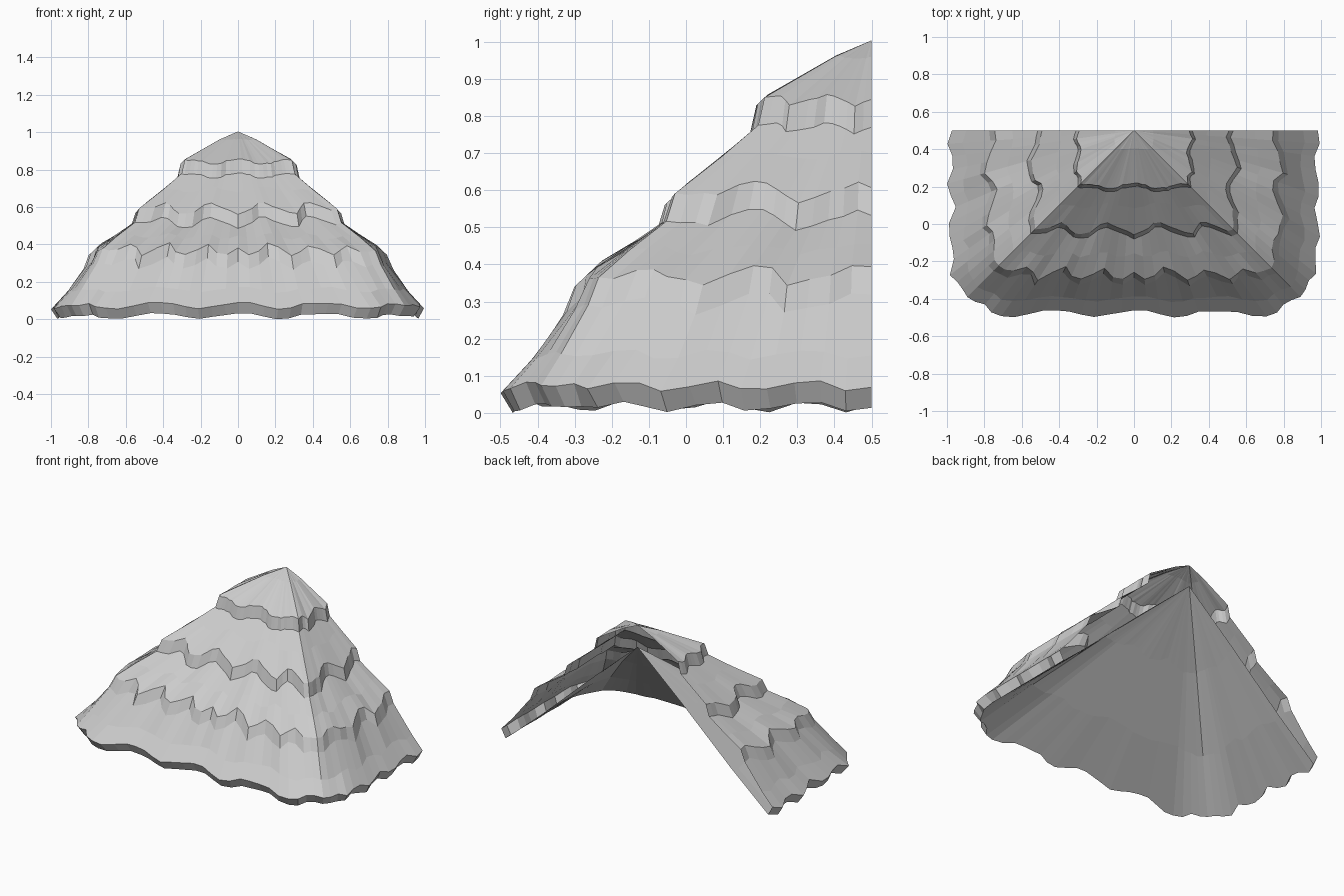
import bpy, bmesh, math, random

if "Cube" in bpy.data.objects:
    bpy.data.objects.remove(bpy.data.objects["Cube"], do_unlink=True)
random.seed(4)

# Thatch material
thatch = bpy.data.materials.new("grey thatch")
thatch.use_nodes = True
GREY = (0.6, 0.6, 0.6, 1)
thatch.diffuse_color = GREY
thatch.node_tree.nodes["Principled BSDF"].inputs["Base Color"].default_value = GREY

# Wave of each tier edge: front period and phase, side period and phase, hip value
WAVES = {
    1: (0.26, 3.14, 0.16, -1.57, -0.6),
    2: (0.27, 0.0, 0.32, -3.53, 0.2),
    3: (0.21, -2.1, 0.28, 2.0, 0.2),
    4: (0.45, 3.14, 0.24, -1.57, 0.0),
}
# Rings from ridge to eave: reach, height, tier, wave size, corner cut
RINGS = [
    (0.10, 0.975, 1, 0.004, 0.00),
    (0.295, 0.86, 1, 0.013, 0.00),
    (0.312, 0.785, 1, 0.013, 0.00),
    (0.40, 0.71, 2, 0.012, 0.00),
    (0.522, 0.61, 2, 0.026, -0.01),
    (0.545, 0.535, 2, 0.026, -0.01),
    (0.66, 0.46, 3, 0.014, 0.02),
    (0.765, 0.39, 3, 0.028, 0.05),
    (0.795, 0.315, 3, 0.028, 0.05),
    (0.90, 0.175, 4, 0.015, 0.07),
    (0.978, 0.09, 4, 0.018, 0.09),
    (0.948, 0.034, 4, 0.016, 0.09),
    (0.68, 0.265, 4, 0.012, 0.05),     # underside
    (0.35, 0.57, 2, 0.012, 0.02),
]
BACK = 0.5
STEPS = 14

# Unit U-shaped path: right side, front, left side
side = [i / STEPS for i in range(STEPS)]
front = [-1 + i / STEPS for i in range(2 * STEPS + 1)]
path = ([(-1, t) for t in side] + [(t, 1) for t in front]
        + [(1, t) for t in reversed(side)])


def ring_points(reach, height, tier, size, cut, jitter):
    """Scalloped ring sliding in and out along the roof slope."""
    front_len, front_phase, side_len, side_phase, hip = WAVES[tier]
    points = []
    for (ux, uy), noise in zip(path, jitter):
        if uy == 1:
            wave = math.cos(math.tau * abs(ux) * reach / front_len + front_phase)
        else:
            wave = math.cos(math.tau * uy * reach / side_len + side_phase)
        corner = max(0, min(abs(ux), uy) - 0.75) / 0.25
        slide = size * (wave + (hip - wave) * corner + noise)
        r = (reach + slide) * (1 - cut * corner)
        points.append((r * ux, BACK - r * uy, height - 0.95 * slide))
    return points


# Shell: tiered outside, eave and underside, left open along the back
bm = bmesh.new()
noise = {t: [random.uniform(-0.4, 0.4) for _ in path] for t in WAVES}
rings = [[bm.verts.new(p) for p in ring_points(*ring, noise[ring[2]])]
         for ring in RINGS]
top = bm.verts.new((0, BACK, 1.02))
under_top = bm.verts.new((0, BACK, 0.88))
for j in range(len(path) - 1):
    bm.faces.new((top, rings[0][j], rings[0][j + 1]))
    for a, b in zip(rings, rings[1:]):
        bm.faces.new((a[j], b[j], b[j + 1], a[j + 1]))
    bm.faces.new((under_top, rings[-1][j + 1], rings[-1][j]))

# Settle on the ground
low = min(v.co.z for v in bm.verts)
for v in bm.verts:
    v.co.z -= low

mesh = bpy.data.meshes.new("thatched_roof")
bm.to_mesh(mesh)
bm.free()
mesh.materials.append(thatch)
roof = bpy.data.objects.new("thatched_roof", mesh)
bpy.context.collection.objects.link(roof)
